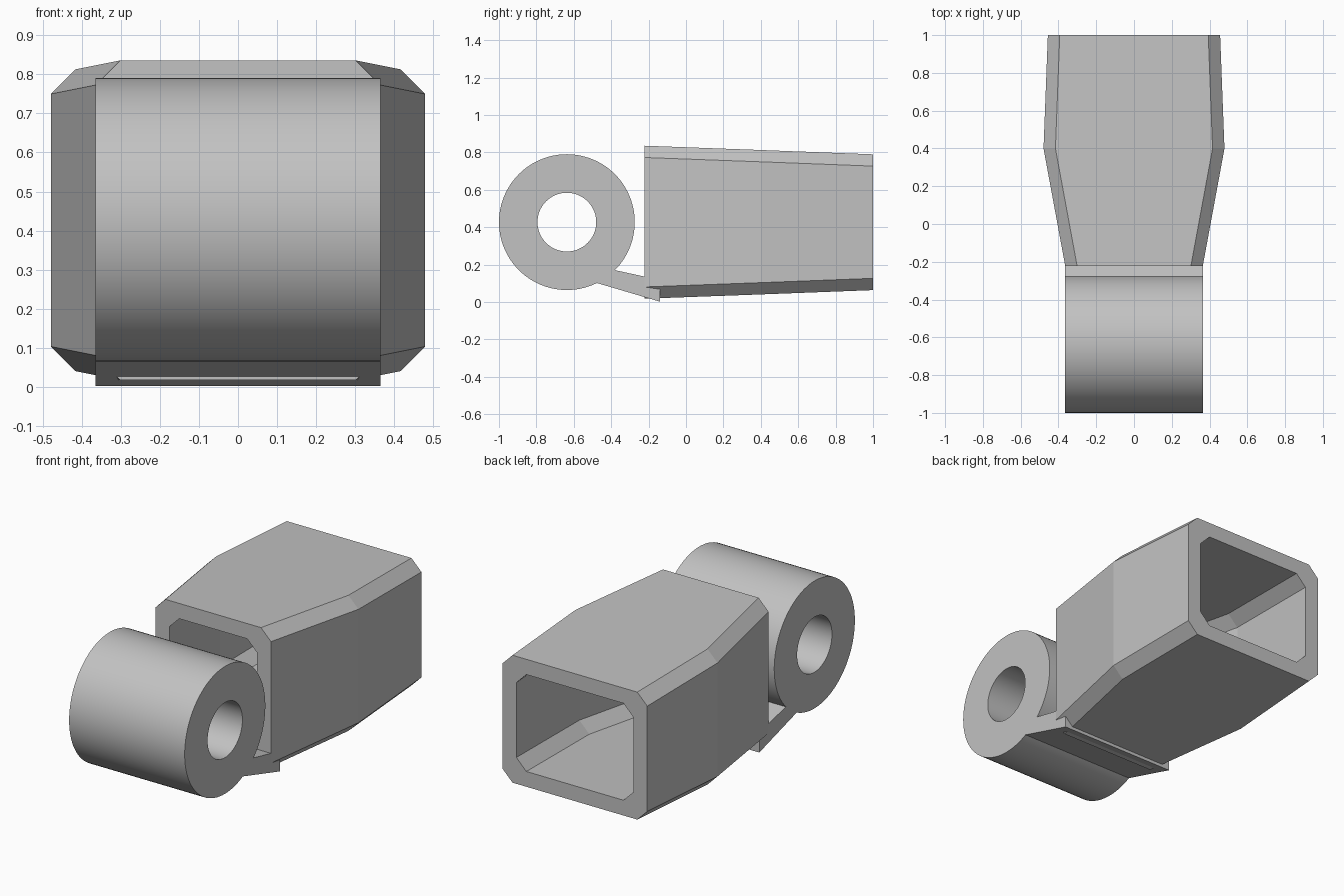
import bpy
import bmesh
from math import sin, cos, radians, tau

if "Cube" in bpy.data.objects:
    bpy.data.objects.remove(bpy.data.objects["Cube"], do_unlink=True)

grey = bpy.data.materials.new("plain grey")
GREY = (0.54, 0.54, 0.54, 1)
grey.use_nodes = True
grey.diffuse_color = GREY
grey.node_tree.nodes["Principled BSDF"].inputs["Base Color"].default_value = GREY


def finish(name, bm, smooth=False):
    """Turn a bmesh into a named object with outward normals."""
    bmesh.ops.recalc_face_normals(bm, faces=bm.faces)
    mesh = bpy.data.meshes.new(name)
    bm.to_mesh(mesh)
    bm.free()
    mesh.materials.append(grey)
    obj = bpy.data.objects.new(name, mesh)
    bpy.context.collection.objects.link(obj)
    if smooth:
        bpy.ops.object.select_all(action="DESELECT")
        obj.select_set(True)
        bpy.context.view_layer.objects.active = obj
        bpy.ops.object.shade_smooth_by_angle(angle=radians(20))
    return obj


def bridge(bm, a, b):
    n = len(a)
    for i in range(n):
        j = (i + 1) % n
        bm.faces.new((a[i], a[j], b[j], b[i]))


def tube(name, outer, inner, smooth=False):
    """Hollow loft through matching outer and inner loops, open at both ends."""
    bm = bmesh.new()
    skins = [[[bm.verts.new(p) for p in loop] for loop in skin] for skin in (outer, inner)]
    for skin in skins:
        for a, b in zip(skin, skin[1:]):
            bridge(bm, a, b)
    for end in (0, -1):
        bridge(bm, skins[0][end], skins[1][end])
    return finish(name, bm, smooth)


# Tapered rectangular sleeve with chamfered corners
CHAMFER, WALL, MID_Z = 0.063, 0.087, 0.4265


def octagon(y, half_w, half_h):
    w, h, c = half_w, half_h, CHAMFER
    quarter = [(w, h - c), (w - c, h)]
    half = quarter + [(-x, z) for x, z in reversed(quarter)]
    full = half + [(-x, -z) for x, z in half]
    return [(x, y, MID_Z + z) for x, z in full]


stations = [(-0.223, 0.364, 0.409), (0.4, 0.479, 0.386), (1.0, 0.456, 0.363)]
tube("sleeve",
     [octagon(y, w, h) for y, w, h in stations],
     [octagon(y, w - WALL, h - WALL) for y, w, h in stations])

# Hinge barrel with a round bore
SEGMENTS, HALF_X = 96, 0.364
RADIUS, BORE = 0.363, 0.157
CY, CZ = -0.637, 0.427


def on_circle(step, r):
    a = tau * step / SEGMENTS
    return CY + r * cos(a), CZ + r * sin(a)


def circle(x, r):
    return [(x, *on_circle(i, r)) for i in range(SEGMENTS)]


tube("hinge_barrel",
     [circle(x, RADIUS) for x in (-HALF_X, HALF_X)],
     [circle(x, BORE) for x in (-HALF_X, HALF_X)], smooth=True)

# Sloping tongue from the barrel to the underside of the sleeve
profile = [on_circle(i, RADIUS) for i in range(-17, -11)]
profile += [(-0.14, 0.118), (-0.14, 0.002)]
bm = bmesh.new()
sides = [[bm.verts.new((x, y, z)) for y, z in profile] for x in (-HALF_X, HALF_X)]
bridge(bm, *sides)
for side in sides:
    bm.faces.new(side)
finish("hinge_tongue", bm)
